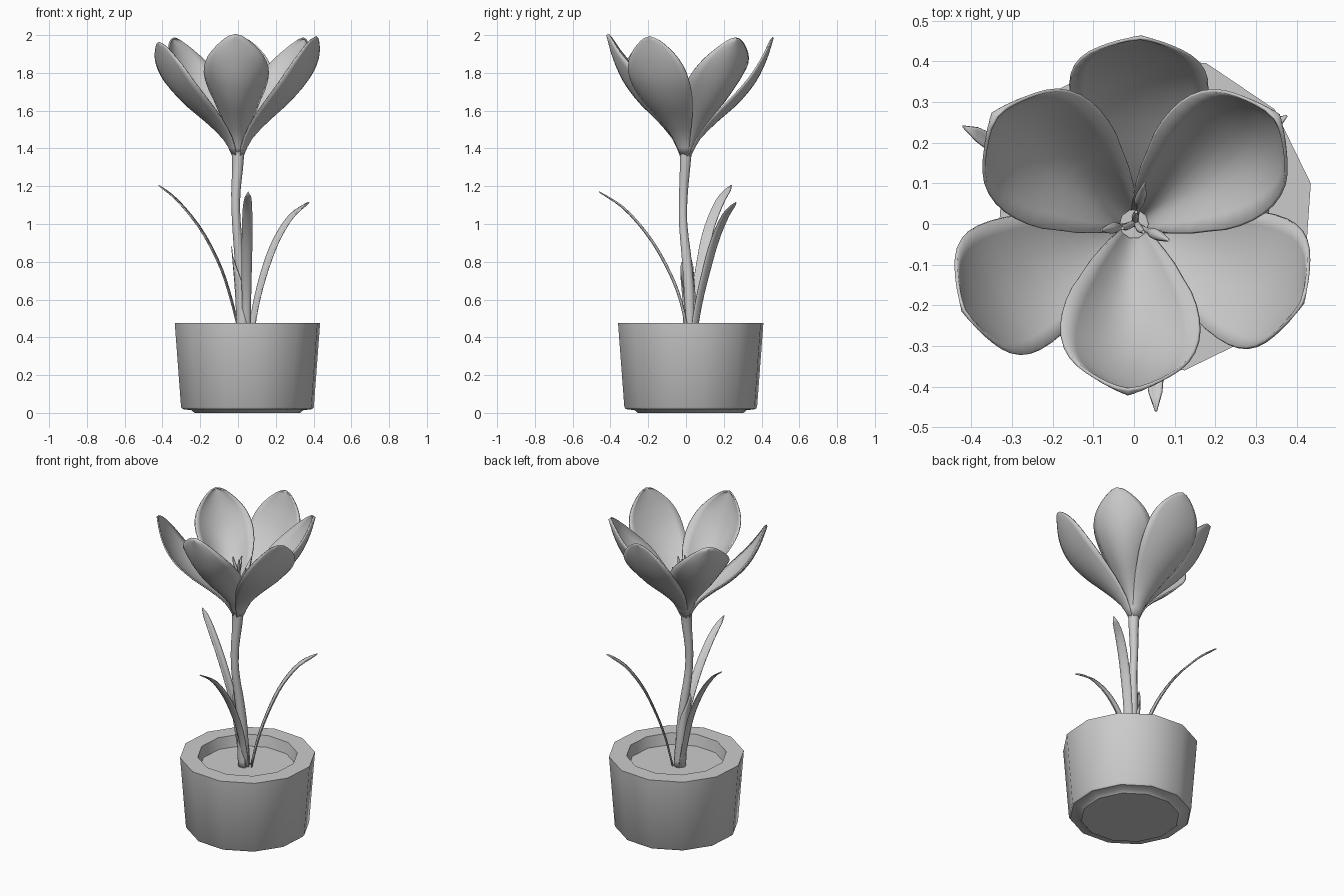
import bpy, bmesh, math
from mathutils import Vector

if "Cube" in bpy.data.objects:
    bpy.data.objects.remove(bpy.data.objects["Cube"])

grey = bpy.data.materials.new("plain grey")
grey.use_nodes = True
grey.diffuse_color = (0.6, 0.6, 0.6, 1)
grey.node_tree.nodes["Principled BSDF"].inputs["Base Color"].default_value = (0.6, 0.6, 0.6, 1)


def spline(points, t):
    """Smooth interpolation through evenly spaced points, t from 0 to 1."""
    p = [Vector(q) for q in points]
    f = min(max(t, 0), 1) * (len(p) - 1)
    i = min(int(f), len(p) - 2)
    u = f - i
    b, c = p[i], p[i + 1]
    a = p[i - 1] if i else b * 2 - c
    d = p[i + 2] if i + 2 < len(p) else c * 2 - b
    return (b * 2 + (c - a) * u + (a * 2 - b * 5 + c * 4 - d) * u ** 2
            + (b * 3 - a - c * 3 + d) * u ** 3) / 2


def finish(name, bm, angle=40, thickness=0):
    bmesh.ops.remove_doubles(bm, verts=bm.verts, dist=1e-5)
    bmesh.ops.recalc_face_normals(bm, faces=bm.faces)
    mesh = bpy.data.meshes.new(name)
    bm.to_mesh(mesh)
    bm.free()
    obj = bpy.data.objects.new(name, mesh)
    bpy.context.collection.objects.link(obj)
    mesh.materials.append(grey)
    if thickness:
        mod = obj.modifiers.new("thickness", 'SOLIDIFY')
        mod.thickness, mod.offset = thickness, 0
    bpy.ops.object.select_all(action='DESELECT')
    obj.select_set(True)
    bpy.context.view_layer.objects.active = obj
    bpy.ops.object.shade_smooth_by_angle(angle=math.radians(angle))


def skin(bm, rows, closed=False):
    """Bridge rows of points with quads."""
    grid = [[bm.verts.new(p) for p in row] for row in rows]
    n = len(grid[0])
    for r0, r1 in zip(grid, grid[1:]):
        for j in range(n if closed else n - 1):
            k = (j + 1) % n
            bm.faces.new((r0[j], r0[k], r1[k], r1[j]))
    return grid


def ring(center, radius, sides, turn=0):
    return [Vector(center) + Vector((radius * math.cos(a), radius * math.sin(a), 0))
            for a in (turn + math.tau * i / sides for i in range(sides))]


def tube(name, path, radii, sides=10, steps=16):
    bm = bmesh.new()
    rows = []
    for i in range(steps + 1):
        t = i / steps
        rows.append(ring(spline(path, t), spline([(r, 0, 0) for r in radii], t).x, sides))
    grid = skin(bm, rows, True)
    bm.faces.new(grid[0])
    bm.faces.new(grid[-1])
    finish(name, bm, 60)


# Twelve sided pot with a stepped foot, thick rim and sunken soil
def lathe(name, profile):
    bm = bmesh.new()
    grid = skin(bm, [ring((0.05, 0.025, z), r, 12, math.radians(11)) for r, z in profile], True)
    bm.faces.new(grid[0])
    bm.faces.new(grid[-1])
    finish(name, bm, 35)


lathe("pot", [(0.285, 0), (0.302, 0.014), (0.35, 0.02), (0.358, 0.03), (0.392, 0.475),
              (0.29, 0.475), (0.275, 0.38)])
lathe("soil", [(0.276, 0.385), (0.28, 0.405)])

# Stem, swelling into the flower
tube("stem", [(0.03, 0.02, 0.38), (0.025, 0.018, 0.6), (0.01, 0.005, 0.8), (-0.008, -0.015, 1.0),
              (-0.012, -0.014, 1.15), (-0.002, -0.005, 1.3), (0, 0, 1.42)],
     [0.026, 0.028, 0.027, 0.023, 0.024, 0.029, 0.036])


# Long curved leaves, their blades turned to a given heading
def leaf(name, path, half, heading, fold=0.25, steps=16):
    bm = bmesh.new()
    a = math.radians(heading)
    inward = -Vector((math.cos(a), math.sin(a), 0))
    side = Vector((-math.sin(a), math.cos(a), 0))
    rows = []
    for i in range(steps + 1):
        t = i / steps
        w = half * (0.75 + 0.25 * min(t * 2, 1)) * math.sqrt(max(1 - t ** 7, 0.004))
        rows.append([spline(path, t) + side * w * s + inward * fold * w * s * s
                     for s in (-1, -0.5, 0, 0.5, 1)])
    skin(bm, rows)
    finish(name, bm, 60, 0.006)


leaf("right_leaf", [(0.01, 0.03, 0.4), (-0.04, 0.05, 0.6), (-0.1, 0.08, 0.78),
                    (-0.2, 0.12, 0.97), (-0.32, 0.18, 1.12), (-0.42, 0.24, 1.205)],
     0.028, 172)
leaf("left_leaf", [(0.07, 0.04, 0.4), (0.1, 0.07, 0.58), (0.145, 0.11, 0.75),
                   (0.205, 0.155, 0.91), (0.285, 0.21, 1.04), (0.375, 0.265, 1.115)],
     0.028, 40)
leaf("front_leaf", [(0.045, 0.01, 0.4), (0.045, -0.035, 0.6), (0.046, -0.1, 0.76),
                    (0.048, -0.2, 0.93), (0.05, -0.33, 1.08), (0.054, -0.46, 1.17)],
     0.027, 270, 0.45)

# Sheath wrapped round the lower stem, ending in a point on one side
bm = bmesh.new()
rows = []
for i in range(9):
    t = i / 8
    row = []
    for j in range(9):
        s = j / 4 - 1
        a = math.pi + s * 2.4
        z = 0.4 + t * (0.48 - 0.2 * abs(s))
        c = spline([(0.03, 0.02, 0), (0.02, 0.018, 0), (0.0, 0.005, 0)], t)
        row.append(c + Vector((0.034 * math.cos(a), 0.034 * math.sin(a), z)))
    rows.append(row)
skin(bm, rows)
finish("stem_sheath", bm, 60, 0.004)


# Cupped petals: midline as (radius, height), half width and cup depth along the length
MIDLINE = [(0.022, 1.36, 0), (0.068, 1.45, 0), (0.158, 1.545, 0), (0.262, 1.64, 0),
           (0.35, 1.75, 0), (0.408, 1.87, 0), (0.445, 1.99, 0)]
WIDTH = [(0.022, 0.01, 0), (0.05, 0.045, 0), (0.102, 0.085, 0), (0.15, 0.11, 0),
         (0.17, 0.095, 0), (0.153, 0.055, 0), (0.105, 0.015, 0)]


def petal(name, degrees, reach, top, cup, steps=18, across=10):
    bm = bmesh.new()
    a = math.radians(degrees)
    out = Vector((math.cos(a), math.sin(a), 0))
    side = Vector((-out.y, out.x, 0))
    rows = []
    for i in range(steps + 1):
        t = 1 - (1 - i / steps) ** 1.6
        mid, size = spline(MIDLINE, t), spline(WIDTH, t)
        slope = spline(MIDLINE, min(t + 0.02, 1)) - spline(MIDLINE, min(t, 0.98))
        slope.normalize()
        # Rounded tip
        w = size.x * math.sqrt(max(1 - max((t - 0.7) / 0.3, 0) ** 2.5, 0))
        row = []
        for j in range(across + 1):
            s = 2 * j / across - 1
            d = size.y * s * s * cup
            r = (mid.x - slope.y * d) * reach
            z = mid.y + slope.x * d + top * t
            row.append(out * r + side * w * s + Vector((0, 0, z)))
        rows.append(row)
    skin(bm, rows)
    finish(name, bm, 70, 0.008)


OUTER, INNER = 0.35, 1.0
for name, angle, reach, top, cup in [
        ("back_outer_petal", 88, 1.035, -0.005, OUTER),
        ("right_outer_petal", 207, 1.06, -0.03, OUTER),
        ("left_outer_petal", 335, 1.03, 0.0, OUTER),
        ("front_inner_petal", 268, 0.94, 0.008, INNER),
        ("right_inner_petal", 142, 0.99, -0.01, INNER),
        ("left_inner_petal", 37, 1.0, -0.01, INNER)]:
    petal(name, angle, reach, top, cup)

# Stamens with fat anthers round a branching style
for name, x, y in [("back_stamen", 0.025, 0.1), ("right_stamen", -0.08, -0.015),
                   ("left_stamen", 0.085, -0.04)]:
    tube(name, [(0, 0, 1.38), (x * 0.2, y * 0.2, 1.48), (x * 0.4, y * 0.4, 1.56),
                (x * 0.65, y * 0.65, 1.63), (x, y, 1.7)],
         [0.008, 0.007, 0.007, 0.014, 0.003], 8)
tube("style", [(0, 0, 1.38), (0.005, 0, 1.52), (0.005, 0.005, 1.64)], [0.009, 0.008, 0.008], 8)
for k, name in enumerate(("back_stigma", "right_stigma", "left_stigma")):
    a = math.radians(80 + 120 * k)
    x, y = 0.03 * math.cos(a), 0.03 * math.sin(a)
    tube(name, [(0.005, 0.005, 1.63), (x * 0.6, y * 0.6, 1.68), (x, y, 1.73)],
         [0.006, 0.009, 0.004], 8, 6)
